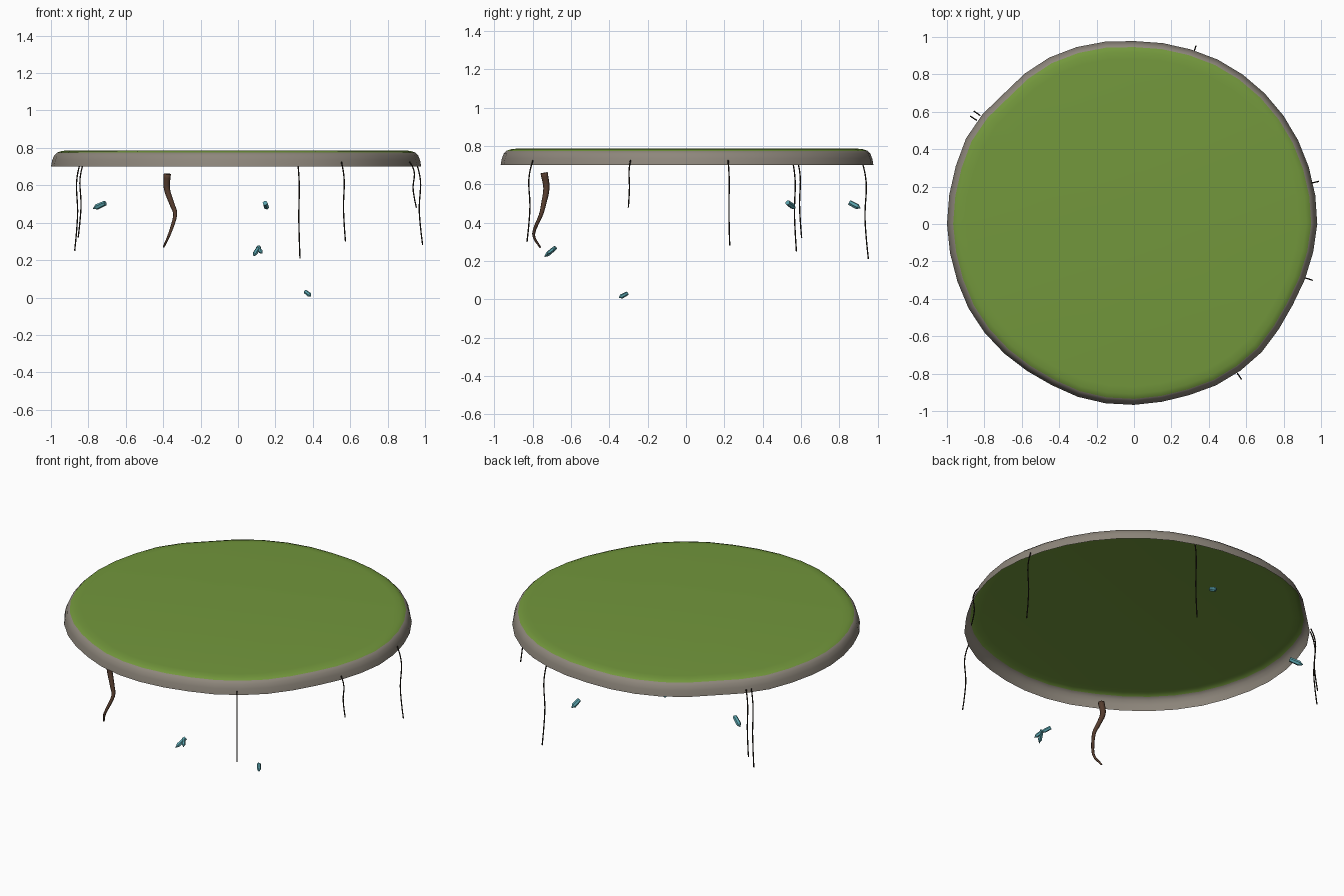
import bpy
import bmesh
from math import cos, sin, tau, radians
from mathutils import Vector

if "Cube" in bpy.data.objects:
    bpy.data.objects.remove(bpy.data.objects["Cube"])


def make_material(name, rgb):
    mat = bpy.data.materials.new(name)
    mat.use_nodes = True
    mat.diffuse_color = (*rgb, 1)
    mat.node_tree.nodes["Principled BSDF"].inputs["Base Color"].default_value = (*rgb, 1)
    return mat


GRASS = make_material("grass green", (0.17, 0.31, 0.045))
STONE = make_material("warm grey stone", (0.27, 0.24, 0.2))
BARK = make_material("root brown", (0.09, 0.045, 0.027))
VINE = make_material("dark vine", (0.02, 0.014, 0.009))
CRYSTAL = make_material("teal crystal", (0.1, 0.36, 0.41))


def finish(name, bm, mats, smooth):
    mesh = bpy.data.meshes.new(name)
    for face in bm.faces:
        face.smooth = smooth
    bm.to_mesh(mesh)
    bm.free()
    for mat in mats:
        mesh.materials.append(mat)
    obj = bpy.data.objects.new(name, mesh)
    bpy.context.collection.objects.link(obj)
    return obj


def bridge(bm, low, high):
    n = len(low)
    return [bm.faces.new((low[i], low[(i + 1) % n], high[(i + 1) % n], high[i]))
            for i in range(n)]


def tube(name, points, radii, sides, mat, smooth=True):
    """Tapered tube along points, its section carried along without twist."""
    pts = [Vector(p) for p in points]
    bm = bmesh.new()
    rings = []
    side = None
    for i, p in enumerate(pts):
        along = (pts[min(i + 1, len(pts) - 1)] - pts[max(i - 1, 0)]).normalized()
        side = along.orthogonal() if side is None else side - along * side.dot(along)
        side.normalize()
        other = along.cross(side)
        rings.append([bm.verts.new(p + radii[i] * (side * cos(tau * k / sides)
                                                   + other * sin(tau * k / sides)))
                      for k in range(sides)])
    for low, high in zip(rings, rings[1:]):
        bridge(bm, low, high)
    bm.faces.new(rings[0][::-1])
    bm.faces.new(rings[-1])
    return finish(name, bm, [mat], smooth)


def smooth_path(points, steps=4):
    """Catmull-Rom path through the points."""
    p = [Vector(q) for q in points]
    p = [p[0] * 2 - p[1]] + p + [p[-1] * 2 - p[-2]]
    path = []
    for a, b, c, d in zip(p, p[1:], p[2:], p[3:]):
        for s in range(steps):
            t = s / steps
            path.append(0.5 * (2 * b + (c - a) * t + (2 * a - 5 * b + 4 * c - d) * t * t
                               + (3 * b - a - 3 * c + d) * t ** 3))
    return path + [p[-2]]


# Island cap: irregular outline, open underneath, stone rim and grass top
OUTLINE = [.98, .982, .986, .988, .988, .98, .978, .993, 1, .985, 1.01, 1,
           1, .993, .993, .98, .966, .973, .967, .959, .97, .967, .95, .963]
PROFILE = [(1, .7), (.993, .735), (.983, .76), (.967, .775), (.94, .784), (.9, .787)]
SIDES = 40
STONE_RINGS = 3


def outline_radius(fraction):
    pos = fraction * len(OUTLINE)
    i = int(pos)
    a, b = OUTLINE[i % len(OUTLINE)], OUTLINE[(i + 1) % len(OUTLINE)]
    return a + (b - a) * (pos - i)


bm = bmesh.new()
rings = []
for scale, z in PROFILE:
    ring = []
    for k in range(SIDES):
        r = outline_radius(k / SIDES) * scale
        ring.append(bm.verts.new((r * cos(tau * k / SIDES), r * sin(tau * k / SIDES), z)))
    rings.append(ring)
for level, (low, high) in enumerate(zip(rings, rings[1:])):
    for face in bridge(bm, low, high):
        face.material_index = 0 if level < STONE_RINGS else 1
center = bm.verts.new((0, 0, PROFILE[-1][1]))
for k in range(SIDES):
    face = bm.faces.new((rings[-1][k], rings[-1][(k + 1) % SIDES], center))
    face.material_index = 1
finish("island_cap", bm, [STONE, GRASS], True)

# Thin vines hanging from the rim: angle, start radius, end height
VINES = [(70.8, .969, .21), (-55.3, .971, .30), (-17.5, .962, .48),
         (13, .975, .28), (146.6, 1.008, .25), (144.8, 1.008, .32)]
SWAY = [(0, 0), (.12, .018), (.28, .027), (.55, .019), (.8, .027), (1, .038)]
VINE_TOP = .725
for n, (angle, radius, end) in enumerate(VINES, 1):
    a = radians(angle)
    path = smooth_path([((radius + out) * cos(a), (radius + out) * sin(a),
                         VINE_TOP + (end - VINE_TOP) * t) for t, out in SWAY], 3)
    tube(f"hanging_vine_{n}", path, [.0036] * len(path), 5, VINE)

# Thick twisting root
path = smooth_path([(-.378, -.74, .66), (-.38, -.728, .58), (-.353, -.742, .5),
                    (-.336, -.757, .44), (-.366, -.795, .34), (-.398, -.76, .27)])
last = len(path) - 1
root = tube("hanging_root", path, [.019 - .014 * i / last for i in range(last + 1)], 8, BARK)

# Crystals: base, tip, radius
CRYSTALS = [((-.71, .53, .505), (-.775, .57, .475), .015),
            ((.145, .852, .505), (.155, .91, .475), .015),
            ((.113, -.68, .27), (.083, -.738, .222), .013),
            ((.105, -.685, .268), (.13, -.725, .235), .011),
            ((.36, -.307, .031), (.39, -.35, .008), .012)]
for n, (base, tip, radius) in enumerate(CRYSTALS, 1):
    base, tip = Vector(base), Vector(tip)
    tube(f"crystal_{n}", [base, base.lerp(tip, .7), tip],
         [radius * .9, radius, radius * .1], 6, CRYSTAL, smooth=False)
